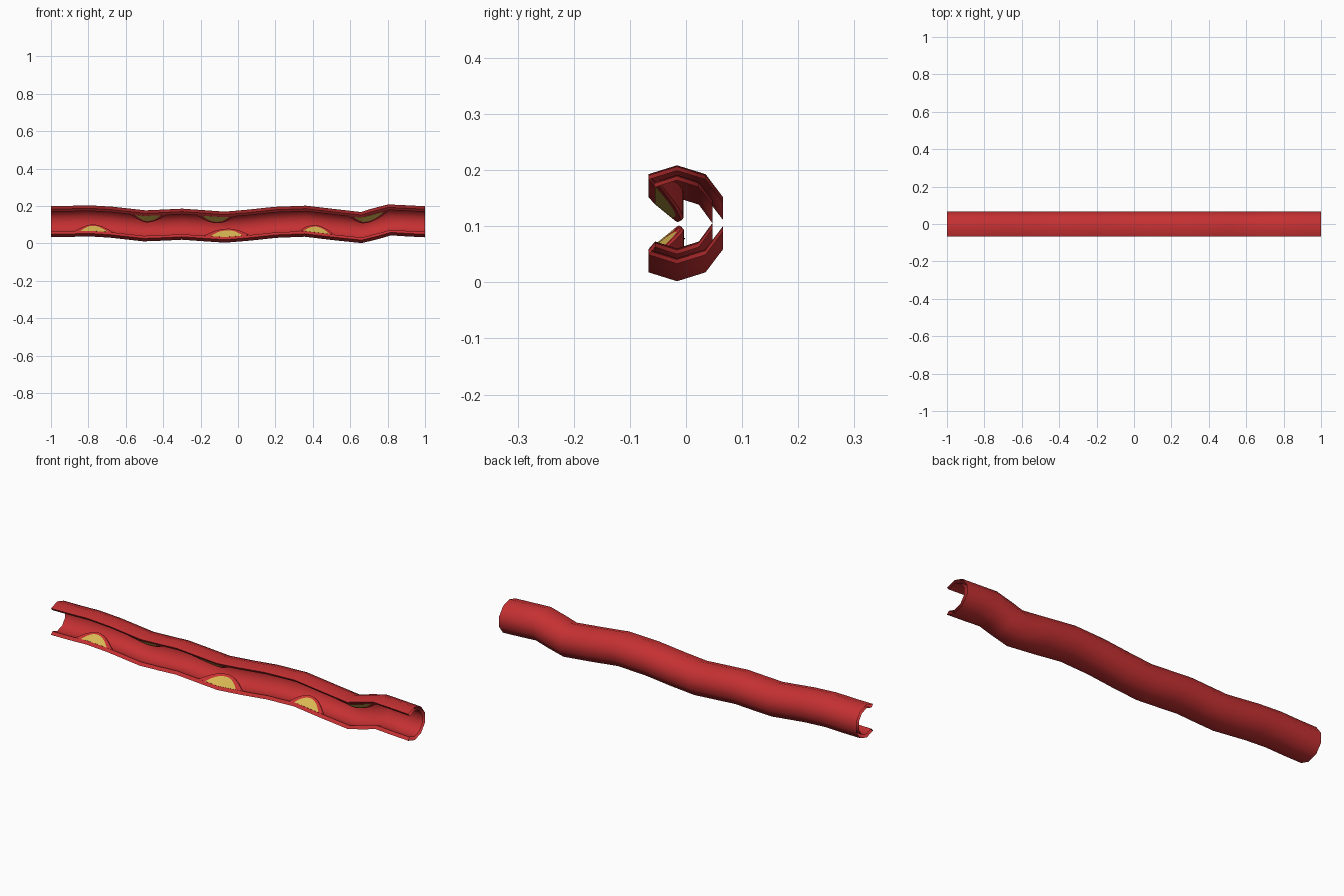
import bpy, bmesh, math

if "Cube" in bpy.data.objects:
    bpy.data.objects.remove(bpy.data.objects["Cube"])

CY = -0.016                      # tube axis offset in y (front is cut away)
PATH = [(-1, .117), (-.9, .118), (-.8, .121), (-.68, .114), (-.5, .094), (-.4, .098),
        (-.3, .103), (-.2, .096), (-.07, .087), (.06, .098), (.2, .113), (.36, .119),
        (.52, .100), (.66, .085), (.73, .104), (.81, .126), (.9, .121), (1, .116)]
R_OUT, R_IN = (.0865, .083), (.0663, .066)


def material(name, rgb):
    m = bpy.data.materials.new(name)
    m.diffuse_color = (*rgb, 1)
    m.use_nodes = True
    m.node_tree.nodes["Principled BSDF"].inputs["Base Color"].default_value = m.diffuse_color
    return m


RED = material("vessel red", (.56, .03, .032))
YELLOW = material("plaque yellow", (.68, .47, .085))


def centre(x):
    """Height of the tube axis at x."""
    for (x0, z0), (x1, z1) in zip(PATH, PATH[1:]):
        if x <= x1:
            return z0 + (z1 - z0) * (x - x0) / (x1 - x0)
    return PATH[-1][1]


def loft(name, rings, caps=False, colour=None):
    """Join closed rings of points; colour(i, j) gives the material index."""
    bm = bmesh.new()
    vs = [[bm.verts.new(p) for p in r] for r in rings]
    n = len(rings[0])
    for i in range(len(vs) - 1):
        for j in range(n):
            k = (j + 1) % n
            f = bm.faces.new((vs[i][j], vs[i][k], vs[i + 1][k], vs[i + 1][j]))
            f.material_index = colour(i, j) if colour else 0
    if caps:
        bm.faces.new(vs[0])
        bm.faces.new(vs[-1])
    bmesh.ops.recalc_face_normals(bm, faces=bm.faces)
    me = bpy.data.meshes.new(name)
    bm.to_mesh(me)
    bm.free()
    me.materials.append(RED)
    me.materials.append(YELLOW)
    ob = bpy.data.objects.new(name, me)
    bpy.context.collection.objects.link(ob)
    bpy.ops.object.select_all(action='DESELECT')
    ob.select_set(True)
    bpy.context.view_layer.objects.active = ob
    bpy.ops.object.shade_smooth_by_angle(angle=math.radians(40))
    return ob


# Vessel wall: ten-sided C profile, outer skin, lips and inner skin, open ends
angles = [math.radians(-36 + 36 * i) for i in range(8)]
profile = [(R_OUT[0] * math.sin(a), R_OUT[1] * math.cos(a)) for a in angles]
profile += [(R_IN[0] * math.sin(a), R_IN[1] * math.cos(a)) for a in reversed(angles)]
rings = []
for i, (x, z) in enumerate(PATH):
    a, b = PATH[max(i - 1, 0)], PATH[min(i + 1, len(PATH) - 1)]
    t = 0 if i in (0, len(PATH) - 1) else math.atan2(b[1] - a[1], b[0] - a[0])
    rings.append([(x - h * math.sin(t), CY + y, z + h * math.cos(t)) for y, h in profile])
loft("vessel_wall", rings)


def floor(y):
    """Depth of the inner wall near the cut, relative to the axis."""
    return -.053 - .013 * (y + .039) / .039 if y < 0 else -.066 + .013 * y / .039


# Plaques: sloping mounds on the inner wall, yellow core with a red rim
def plaque(name, x0, half, size, side):
    n = 14
    rings = []
    for i in range(n + 1):
        u = -1 + 2 * i / n
        x = x0 + u * half
        h = max(size * (1 - abs(u) ** 1.8), .04)
        core = min(max(size * .8 * (1 - abs(u / .72) ** 2), .02), h * .95)
        slope = lambda t: (-.039 + .043 * t, -.053 + .035 * t)
        top = slope(h)
        back = min(top[0] + .005, .012)
        pts = [slope(0), slope(core), top, (back, top[1] - .003 * h),
               (back, floor(back) - .002), (-.037, floor(-.037) - .002)]
        rings.append([(x, CY + y, centre(x) - side * -z) if side > 0 else
                      (x, CY + y, centre(x) - z) for y, z in pts])
    loft(name, rings, True,
         lambda i, j: int(j == 0 and abs(-1 + (2 * i + 1) / n) < .72))


for k, (x, half, size) in enumerate([(-.77, .1, 1), (-.06, .12, 1.25), (.42, .095, 1.1)]):
    plaque(f"lower_plaque_{k + 1}", x, half, size, 1)
for k, (x, half, size) in enumerate([(-.48, .095, 1), (-.12, .1, 1), (.70, .11, 1.05)]):
    plaque(f"upper_plaque_{k + 1}", x, half, size, -1)
